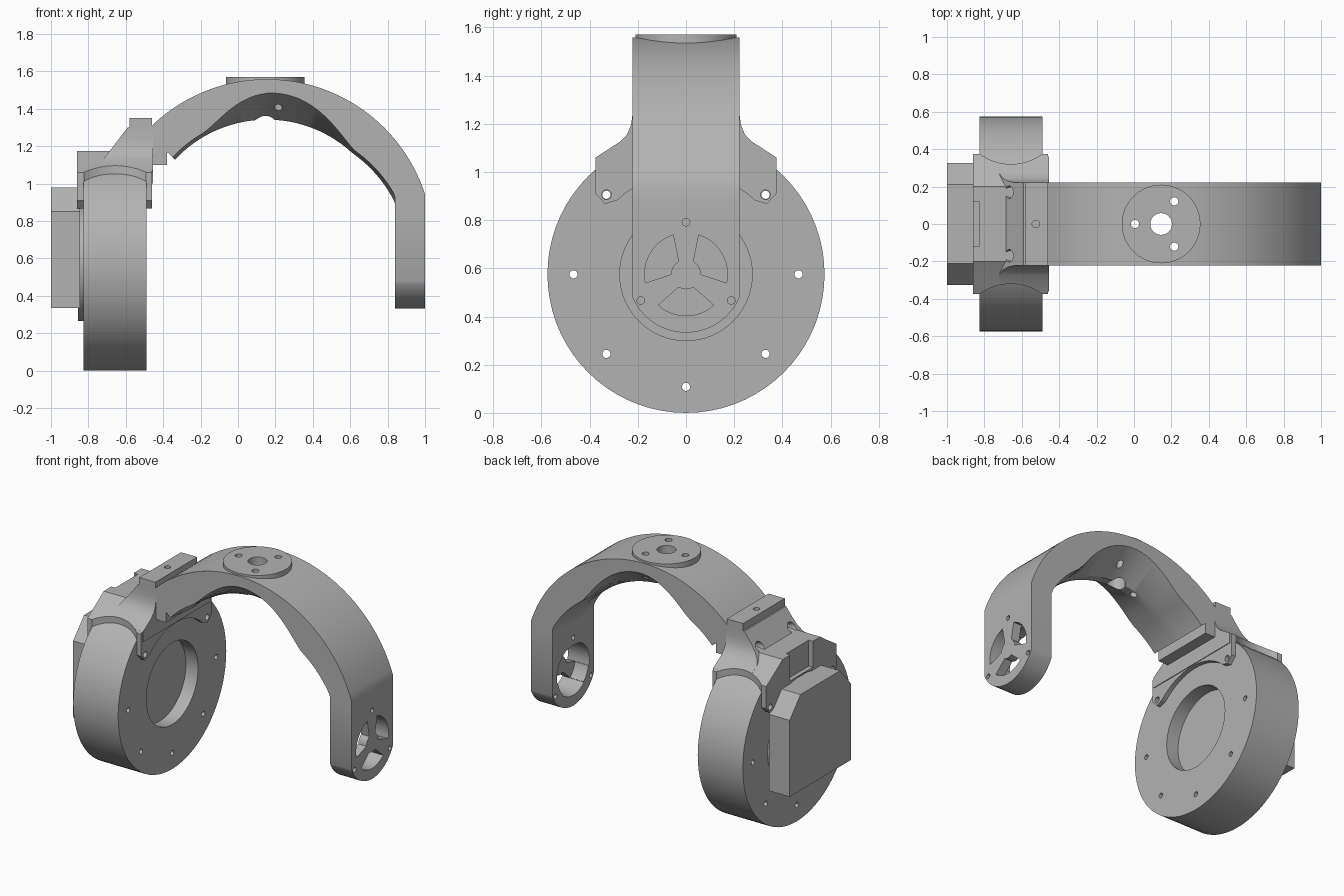
import bpy, bmesh, math
from mathutils import Vector, Matrix

if "Cube" in bpy.data.objects:
    bpy.data.objects.remove(bpy.data.objects["Cube"])

grey = bpy.data.materials.new("machined grey")
grey.diffuse_color = (0.45, 0.45, 0.45, 1)
grey.use_nodes = True
grey.node_tree.nodes["Principled BSDF"].inputs["Base Color"].default_value = grey.diffuse_color
DRUM_Z = 0.575
rad = math.radians


def finish(bm, name):
    bmesh.ops.recalc_face_normals(bm, faces=bm.faces)
    me = bpy.data.meshes.new(name)
    bm.to_mesh(me)
    bm.free()
    ob = bpy.data.objects.new(name, me)
    bpy.context.collection.objects.link(ob)
    me.materials.append(grey)
    return ob


def prism(name, pts, x0, x1):
    """Extrude a (y, z) outline along x."""
    bm = bmesh.new()
    a = [bm.verts.new((x0, y, z)) for y, z in pts]
    b = [bm.verts.new((x1, y, z)) for y, z in pts]
    bm.faces.new(a)
    bm.faces.new(b[::-1])
    n = len(pts)
    for i in range(n):
        bm.faces.new((a[i], a[(i + 1) % n], b[(i + 1) % n], b[i]))
    return finish(bm, name)


def box(name, x0, x1, y, z0, z1):
    return prism(name, [(-y, z0), (y, z0), (y, z1), (-y, z1)], x0, x1)


def rod(name, p, q, r, seg=24):
    """Cylinder of radius r from p to q."""
    p, q = Vector(p), Vector(q)
    d = q - p
    m = Matrix.Translation((p + q) / 2) @ d.to_track_quat('Z', 'Y').to_matrix().to_4x4()
    bm = bmesh.new()
    bmesh.ops.create_cone(bm, cap_ends=True, segments=seg, radius1=r, radius2=r,
                          depth=d.length, matrix=m)
    return finish(bm, name)


def xrod(name, x0, x1, y, z, r, seg=24):
    return rod(name, (x0, y, z), (x1, y, z), r, seg)


def boolean(ob, tools, op='DIFFERENCE'):
    for t in tools:
        m = ob.modifiers.new(op.lower(), 'BOOLEAN')
        m.operation, m.solver, m.object = op, 'EXACT', t
    dg = bpy.context.evaluated_depsgraph_get()
    me = bpy.data.meshes.new_from_object(ob.evaluated_get(dg))
    ob.modifiers.clear()
    ob.data = me
    for t in tools:
        bpy.data.objects.remove(t)


def arc(r, a0, a1, n, cz=DRUM_Z):
    return [(r * math.cos(rad(a0 + (a1 - a0) * i / n)),
             cz + r * math.sin(rad(a0 + (a1 - a0) * i / n))) for i in range(n + 1)]


def bolt_circle(r, angles):
    return [(r * math.cos(rad(a)), DRUM_Z + r * math.sin(rad(a))) for a in angles]


# Motor drum with a shallow recess and eight bolt holes
drum = xrod("motor_drum", -0.825, -0.49, 0, DRUM_Z, 0.575, 72)
tools = [xrod("cut", -0.58, -0.4, 0, DRUM_Z, 0.275, 64)]
tools += [xrod("cut", -0.9, -0.4, y, z, 0.017, 16) for y, z in bolt_circle(0.467, range(0, 360, 45))]
boolean(drum, tools)

# Rear base disc and electronics housing with clipped top corners
xrod("rear_disc", -0.855, -0.82, 0, DRUM_Z, 0.31, 64)
prism("rear_housing", [(-.325, .335), (.325, .335), (.325, .85), (.21, .98), (-.21, .98), (-.325, .85)],
      -1.0, -0.845)

# Saddle clamped over the drum, with ears
half = [(0.375, 0.91), (0.375, 1.06), (0.25, 1.14), (0.2, 1.175)]
half = [(0.295, 0.88), (0.335, 0.867)] + half
saddle = prism("saddle", half + [(-y, z) for y, z in half[::-1]] + arc(0.42, 133, 47, 16), -0.86, -0.46)
tools = [xrod("cut", -0.9, -0.4, y, z, 0.02, 16) for y, z in bolt_circle(0.467, (45, 135))]
tools += [rod("cut", (-0.6575, s * 0.601, 0.8), (-0.6575, s * 0.601, 1.3), 0.281, 64) for s in (-1, 1)]
tools += [box("cut", -0.9, -0.83, 0.12, 1.0, 1.3)]
boolean(saddle, tools)

# Flared post with a sloping rear face and two angled screw bores
flare = [(0.36, 1.0), (0.36, 1.07), (0.275, 1.125), (0.245, 1.155), (0.228, 1.195), (0.222, 1.24), (0.222, 1.3)]
post = prism("post", flare + [(-y, z) for y, z in flare[::-1]], -0.72, -0.455)
bm = bmesh.new()
bm.from_mesh(post.data)
cut = bmesh.ops.bisect_plane(bm, geom=bm.verts[:] + bm.edges[:] + bm.faces[:], plane_co=(-0.72, 0, 1.13),
                             plane_no=(-0.17, 0, 0.13), clear_outer=True)
bmesh.ops.holes_fill(bm, edges=[e for e in bm.edges if e.is_boundary])
bmesh.ops.recalc_face_normals(bm, faces=bm.faces)
bm.to_mesh(post.data)
bm.free()
tools = [rod("cut", (-0.8, s * 0.17, 1.24), (-0.58, s * 0.17, 1.17), 0.034) for s in (-1, 1)]
tools += [rod("cut", (-0.657, s * 0.601, 0.8), (-0.657, s * 0.601, 1.3), 0.281, 64) for s in (-1, 1)]
boolean(post, tools)

# Pad on top of the joint
pad = box("joint_pad", -0.58, -0.46, 0.222, 1.29, 1.35)
boolean(pad, [rod("cut", (-0.525, 0, 1.32), (-0.525, 0, 1.4), 0.02)])
box("arch_foot", -0.47, -0.38, 0.222, 1.1, 1.3)

# Arch: lofted band, thicker along the centre than at its edges near the crown
CX, CZ, R, W = 0.155, 0.67, 0.888, 0.222


def polar(r, a):
    return CX + r * math.cos(rad(a)), CZ + r * math.sin(rad(a))


bm = bmesh.new()
rings = []
stations = [(None, (1.0, 0.88), (0.84, 0.88), (0.84, 0.88))]
for i in range(49):
    a = 18 + (137 - 18) * i / 48
    mid = 0.672 + 0.05 * max(0, (47 - a) / 29)
    t = (a - 87) / (40 if a < 87 else 33)
    bump = 0.125 * math.cos(t * math.pi / 2) ** 1.6 if abs(t) < 1 else 0
    stations.append((a, polar(R, a), polar(mid + 0.018 + bump, a), polar(mid, a)))
for _, o, e, m in stations:
    o = (min(o[0], 1.0), o[1])
    e, m = (min(e[0], 0.84), e[1]), (min(m[0], 0.84), m[1])
    rings.append([bm.verts.new((p[0], y, p[1])) for p, y in
                  ((o, -W), (o, W), (e, W), (m, 0.03), (m, -0.03), (e, -W))])
for p, q in zip(rings, rings[1:]):
    for i in range(6):
        j = (i + 1) % 6
        bm.faces.new((p[i], p[j], q[j], q[i]))
bm.faces.new(rings[0])
bm.faces.new(rings[-1])
bmesh.ops.remove_doubles(bm, verts=bm.verts, dist=1e-5)
arch = finish(bm, "arch")

# Round flange on the crown, bored together with the arch
flange = rod("crown_flange", (0.145, 0, 1.5), (0.145, 0, 1.57), 0.21, 64)
for ob in (arch, flange):
    tools = [rod("cut", (0.145, 0, 1.2), (0.145, 0, 1.7), 0.058, 32)]
    tools += [rod("cut", (0.145 + 0.14 * math.cos(rad(a)), 0.14 * math.sin(rad(a)), 1.2),
                  (0.145 + 0.14 * math.cos(rad(a)), 0.14 * math.sin(rad(a)), 1.7), 0.022, 20)
              for a in (60, 180, 300)]
    boolean(ob, tools)

# Hanging leg with rounded end, inner bearing recess and three windows
leg = prism("leg", [(-W, 0.88)] + arc(0.242, 203.5, 336.5, 28) + [(W, 0.88)], 0.84, 1.0)
tools = [xrod("cut", 0.8, 0.94, 0, DRUM_Z, 0.165, 48)]
for c in (30, 150, 270):
    outer = arc(0.172, c - 42, c + 42, 12)
    inner = arc(0.062, c + 30, c - 30, 4)
    tools.append(prism("cut", outer + inner, 0.8, 1.1))
tools += [xrod("cut", 0.8, 1.1, y, z, 0.016, 16) for y, z in bolt_circle(0.217, (90, 210, 330))]
boolean(leg, tools)

# Smooth the curved surfaces while keeping machined edges crisp
for ob in bpy.context.scene.objects:
    ob.select_set(True)
    bpy.context.view_layer.objects.active = ob
bpy.ops.object.shade_smooth_by_angle(angle=rad(28))
